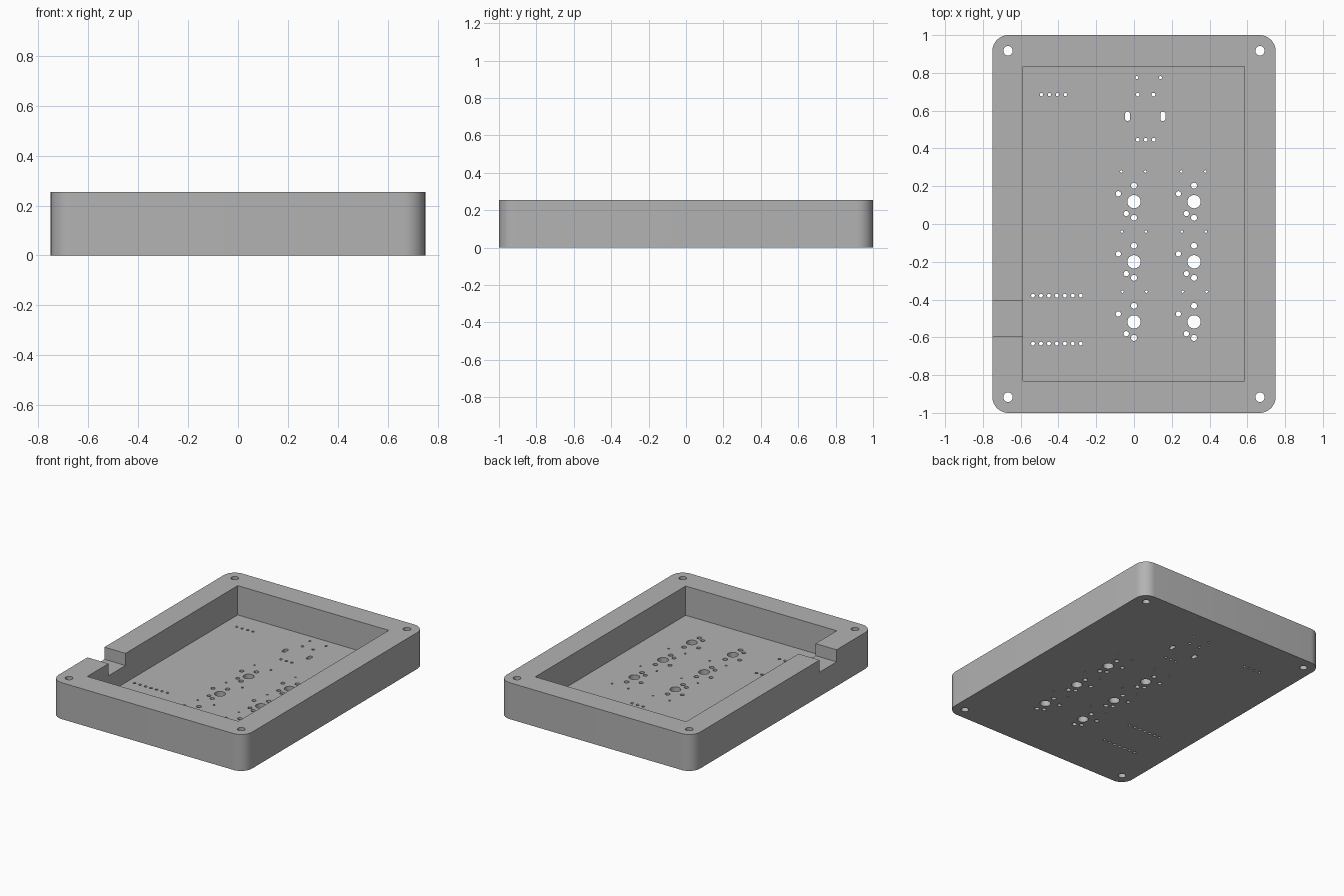
import bpy
import bmesh
from math import cos, sin, pi, radians

if "Cube" in bpy.data.objects:
    bpy.data.objects.remove(bpy.data.objects["Cube"])

HEIGHT, FLOOR, NOTCH = 0.255, 0.05, 0.17

grey = bpy.data.materials.new("plain grey")
grey.use_nodes = True
grey.diffuse_color = (0.45, 0.45, 0.45, 1)
grey.node_tree.nodes["Principled BSDF"].inputs["Base Color"].default_value = grey.diffuse_color


def rounded(x, y, hx, hy, r, seg):
    """Outline of a rounded rectangle; hx or hy equal to r gives a slot."""
    pts = []
    for q, (sx, sy) in enumerate([(1, 1), (-1, 1), (-1, -1), (1, -1)]):
        for i in range(seg + 1):
            a = (q + i / seg) * pi / 2
            pts.append((x + sx * (hx - r) + r * cos(a), y + sy * (hy - r) + r * sin(a)))
    return pts


def circle(x, y, r, n=24):
    return [(x + r * cos(2 * pi * i / n), y + r * sin(2 * pi * i / n)) for i in range(n)]


def box(x0, x1, y0, y1):
    return [(x0, y0), (x1, y0), (x1, y1), (x0, y1)]


def prisms(name, items):
    """One object made of upright prisms: (outline, bottom, top)."""
    bm = bmesh.new()
    for pts, z0, z1 in items:
        base = bm.faces.new([bm.verts.new((x, y, z0)) for x, y in pts])
        side = bmesh.ops.extrude_face_region(bm, geom=[base])["geom"]
        for v in side:
            if isinstance(v, bmesh.types.BMVert):
                v.co.z = z1
    bmesh.ops.remove_doubles(bm, verts=bm.verts, dist=1e-5)
    bmesh.ops.recalc_face_normals(bm, faces=bm.faces)
    me = bpy.data.meshes.new(name)
    bm.to_mesh(me)
    bm.free()
    me.materials.append(grey)
    ob = bpy.data.objects.new(name, me)
    bpy.context.collection.objects.link(ob)
    return ob


def cut(target, items):
    """Subtract prisms from the target and discard the cutter."""
    cutter = prisms("cutter", items)
    cutter.hide_render = True
    mod = target.modifiers.new("cut", 'BOOLEAN')
    mod.operation, mod.solver, mod.object = 'DIFFERENCE', 'EXACT', cutter
    bpy.context.view_layer.objects.active = target
    bpy.ops.object.modifier_apply(modifier=mod.name)
    bpy.data.objects.remove(cutter)


# Case block with rounded corners
case = prisms("case", [(rounded(0, 0, 0.75, 1, 0.085, 10), 0, HEIGHT)])

# Open cavity, then the cable notch in the side wall
cut(case, [(box(-0.587, 0.584, -0.83, 0.835), FLOOR, 0.4)])
cut(case, [(box(-0.8, -0.55, -0.595, -0.407), NOTCH, 0.4)])

# Corner screw holes
holes = [(circle(sx * 0.667, sy * 0.917, 0.025), -0.1, 0.4) for sx in (-1, 1) for sy in (-1, 1)]


def drill(x, y, r, n=16):
    holes.append((circle(x, y, r, n), -0.1, 0.1))


# Key positions: centre hole, pegs, pins and a pair of small diode holes
for x in (0, 0.318):
    for k, y in enumerate((0.118, -0.2, -0.518)):
        drill(x, y, 0.035, 32)
        for dx, dy, r in [(0, 0.085, 0.016), (0, -0.085, 0.016),
                          (-0.083, 0.042, 0.014), (-0.041, -0.063, 0.014)]:
            drill(x + dx, y + dy, r)
        for dx in (-0.067, 0.06):
            drill(x + dx + 0.003 * k, y + 0.16, 0.007, 12)

# Pin rows: start x, y, count, pitch, radius
for x, y, count, pitch, r in [(-0.535, -0.379, 7, 0.0423, 0.01), (-0.535, -0.633, 7, 0.0423, 0.01),
                              (-0.49, 0.685, 4, 0.0423, 0.009), (0.02, 0.446, 3, 0.0423, 0.01),
                              (0.02, 0.685, 2, 0.083, 0.01), (0.015, 0.775, 2, 0.125, 0.008)]:
    for i in range(count):
        drill(x + i * pitch, y, r)

# Two slots
for x in (-0.034, 0.153):
    holes.append((rounded(x, 0.57, 0.0135, 0.025, 0.0134, 5), -0.1, 0.1))

cut(case, holes)

# Smooth rounded walls, sharp edges kept
bpy.ops.object.select_all(action='DESELECT')
case.select_set(True)
bpy.context.view_layer.objects.active = case
bpy.ops.object.shade_smooth_by_angle(angle=radians(35))
